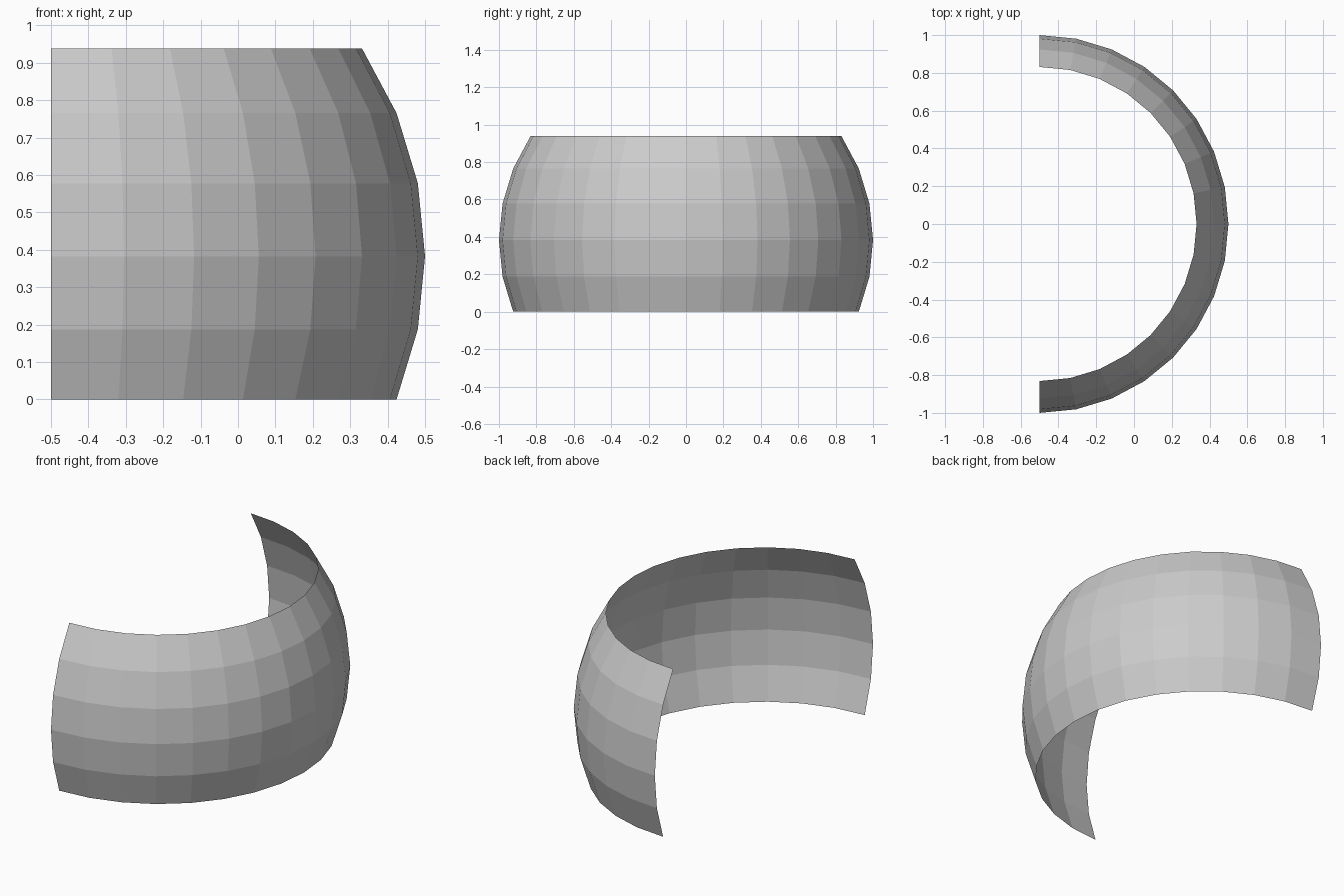
import bpy, bmesh
from math import sin, cos, pi

if "Cube" in bpy.data.objects:
    bpy.data.objects.remove(bpy.data.objects["Cube"])

# Curved screen: half-turn band of a unit sphere, 11.25 degree facets
STEP = pi / 16
BASE = sin(2 * STEP)
CENTRE_X = -0.5

bm = bmesh.new()
rings = []
for lat in range(-2, 4):
    r, z = cos(lat * STEP), sin(lat * STEP) + BASE
    rings.append([bm.verts.new((CENTRE_X + r * cos(a * STEP), r * sin(a * STEP), z))
                  for a in range(-8, 9)])

# Outward-facing quads between neighbouring rings
for low, high in zip(rings, rings[1:]):
    for i in range(16):
        bm.faces.new((low[i], low[i + 1], high[i + 1], high[i]))

mesh = bpy.data.meshes.new("curved_screen")
bm.to_mesh(mesh)
bm.free()
bpy.context.collection.objects.link(bpy.data.objects.new("curved_screen", mesh))
